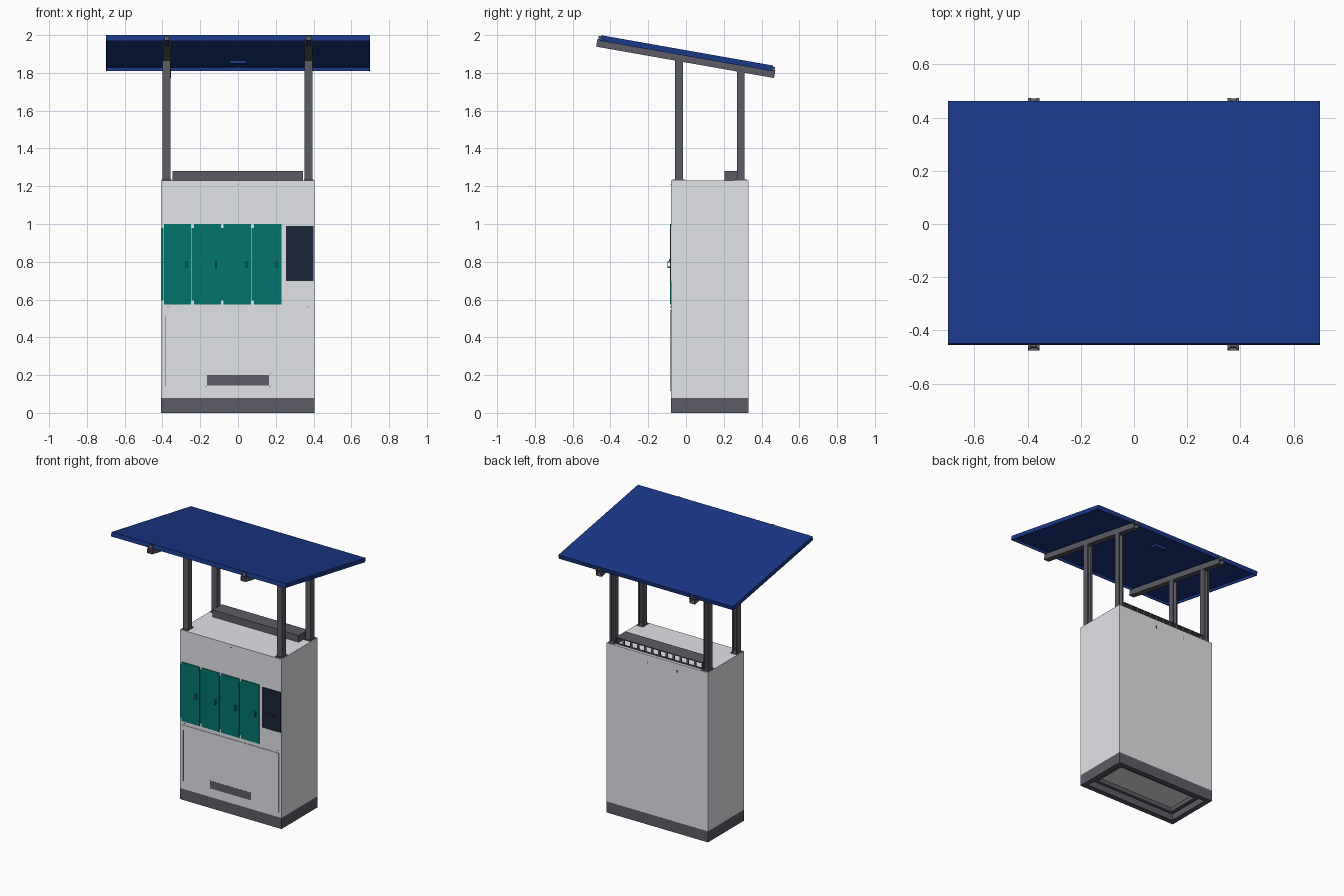
import bpy, bmesh, math
from mathutils import Matrix, Vector

cube = bpy.data.objects.get("Cube")
if cube:
    bpy.data.objects.remove(cube, do_unlink=True)


def material(name, r, g, b):
    lin = [((c / 255 + 0.055) / 1.055) ** 2.4 if c > 10 else c / 255 / 12.92 for c in (r, g, b)]
    m = bpy.data.materials.new(name)
    m.use_nodes = True
    m.diffuse_color = (*lin, 1)
    m.node_tree.nodes["Principled BSDF"].inputs["Base Color"].default_value = (*lin, 1)
    return m


LIGHT = material("light grey paint", 226, 227, 231)
STEEL = material("dark grey steel", 92, 92, 102)
TEAL = material("teal paint", 2, 116, 108)
SCREEN = material("slate screen", 26, 38, 55)
BLUE = material("solar blue", 26, 56, 137)


def boxes(name, mat, ranges, matrix=Matrix()):
    """One object from boxes given as (x0, x1, y0, y1, z0, z1)."""
    bm = bmesh.new()
    for x0, x1, y0, y1, z0, z1 in ranges:
        centre = Vector((x0 + x1, y0 + y1, z0 + z1)) / 2
        size = Matrix.Diagonal((x1 - x0, y1 - y0, z1 - z0, 1))
        bmesh.ops.create_cube(bm, size=1, matrix=Matrix.Translation(centre) @ size)
    mesh = bpy.data.meshes.new(name)
    bm.to_mesh(mesh)
    bm.free()
    mesh.materials.append(mat)
    ob = bpy.data.objects.new(name, mesh)
    ob.matrix_world = matrix
    bpy.context.collection.objects.link(ob)
    return ob


def ring(x0, x1, y0, y1, z0, z1, w):
    """Four bars of width w that frame a rectangle in plan."""
    return [(x0, x1, y0, y0 + w, z0, z1), (x0, x1, y1 - w, y1, z0, z1),
            (x0, x0 + w, y0 + w, y1 - w, z0, z1), (x1 - w, x1, y0 + w, y1 - w, z0, z1)]


def channel(length, h=0.021, t=0.004, lip=0.011):
    """Lipped channel along z, open toward +y."""
    return [(-h, h, -h, -h + t, 0, length),
            (-h, -h + t, -h + t, h, 0, length), (h - t, h, -h + t, h, 0, length),
            (-h + t, -h + lip, h - t, h, 0, length), (h - lip, h - t, h - t, h, 0, length)]


X0, X1, Y0, Y1 = -0.408, 0.405, -0.08, 0.331

# Cabinet and plinth
boxes("cabinet", LIGHT, [(X0, X1, Y0, Y1, 0.08, 1.23)])
boxes("plinth", STEEL, ring(X0, X1, Y0, Y1, 0, 0.08, 0.012)
      + ring(X0, X1, Y0, Y1, 0, 0.006, 0.035))
boxes("plinth_inner_frame", STEEL, ring(X0 + 0.06, X1 - 0.06, Y0 + 0.06, Y1 - 0.06, 0.03, 0.08, 0.025))
boxes("plinth_floor", STEEL, ring(X0 + 0.012, X1 - 0.012, Y0 + 0.012, Y1 - 0.012, 0.07, 0.079, 0.07))
boxes("plinth_hatch", LIGHT, [(X0 + 0.09, X1 - 0.09, Y0 + 0.09, Y1 - 0.09, 0.055, 0.07)])

# Lower access panel
boxes("access_panel", LIGHT, [(-0.392, 0.383, Y0 - 0.004, Y0, 0.115, 0.545)])
boxes("access_panel_seam", STEEL, [(-0.383, -0.38, Y0 - 0.005, Y0, 0.14, 0.51)])
boxes("front_grille", STEEL, [(-0.165, 0.163, Y0 - 0.005, Y0, 0.145, 0.2)])

# Row of locker doors with hinges and pull handles
for left, right in ((-0.393, -0.248), (-0.233, -0.091), (-0.077, 0.069), (0.085, 0.23)):
    boxes("door", TEAL, [(left, right, Y0 - 0.006, Y0, 0.573, 1.0)])
    boxes("door_hinge", TEAL, [(left - 0.013, left - 0.001, Y0 - 0.004, Y0, 0.595, 0.98)])
    hx = right - 0.026
    boxes("door_handle", TEAL, [(hx - 0.006, hx + 0.006, -0.099, -0.095, 0.768, 0.802),
                                (hx - 0.006, hx + 0.006, -0.095, -0.085, 0.768, 0.774),
                                (hx - 0.006, hx + 0.006, -0.095, -0.085, 0.796, 0.802)])

# Control screen with a small ledge
boxes("control_screen", SCREEN, [(0.253, 0.4, Y0 - 0.005, Y0, 0.698, 0.99)])
boxes("control_screen_ledge", SCREEN, [(0.28, 0.36, Y0 - 0.009, Y0, 0.805, 0.812)])

# Screw heads and rear slots
boxes("front_screws", STEEL, [(x - 0.002, x + 0.002, Y0 - 0.005, Y0, z - 0.002, z + 0.002)
                              for x, z in [(-0.37, 0.56), (0.37, 0.56), (0, 1.21), (0.17, 0.14),
                                           (-0.17, 0.14), (0.17, 0.21), (-0.17, 0.21)]])
boxes("rear_slots", STEEL, [(x - 0.002, x + 0.002, Y1, Y1 + 0.001, 1.165, 1.185) for x in (0.08, -0.16)])

# Roof vent hood, open at the rear behind ribs
boxes("vent_hood", STEEL, [(-0.347, 0.345, 0.203, 0.31, 1.273, 1.28),
                           (-0.347, 0.345, 0.203, 0.209, 1.23, 1.273),
                           (-0.347, -0.341, 0.209, 0.31, 1.23, 1.273),
                           (0.339, 0.345, 0.209, 0.31, 1.23, 1.273),
                           (-0.341, 0.339, 0.3, 0.31, 1.23, 1.237)])
boxes("vent_ribs", STEEL, [(x - 0.008, x + 0.008, 0.302, 0.308, 1.237, 1.273)
                           for x in (-0.286 + i * 0.057 for i in range(11))])

# Posts with feet
TILT = math.radians(-10)
for x in (-0.378, 0.374):
    for y, top in ((-0.038, 1.868), (0.29, 1.812)):
        boxes("post", STEEL, channel(top - 1.23), Matrix.Translation((x, y, 1.23)))
        boxes("post_foot", STEEL, [(x - 0.025, x + 0.025, y - 0.034, y + 0.034, 1.23, 1.235)])

# Tilted solar roof with a deep rim
roof = Matrix.Translation((0.0, 0.006, 1.919)) @ Matrix.Rotation(TILT, 4, "X")
W, D = 0.7, 0.463
boxes("solar_panel", BLUE, [(-W, W, -D, D, -0.012, 0)], roof)
boxes("solar_frame", BLUE, ring(-W, W, -D, D, -0.03, -0.012, 0.006), roof)
boxes("junction_box", BLUE, [(-0.045, 0.042, 0.235, 0.285, -0.028, -0.012)], roof)

# Rails under the roof, with end clamps
upright = Matrix.Rotation(math.radians(-90), 4, "X") @ Matrix.Rotation(math.pi, 4, "Z")
for x in (-0.377, 0.373):
    place = Matrix.Translation((x, -0.478, -0.043))
    boxes("rail", STEEL, channel(0.956), roof @ place @ upright)
    for s in (-1, 1):
        y0, y1 = sorted((s * (D + 0.001), s * (D + 0.011)))
        boxes("rail_clamp", STEEL, [(x - 0.013, x + 0.013, y0, y1, -0.03, -0.006)], roof)
